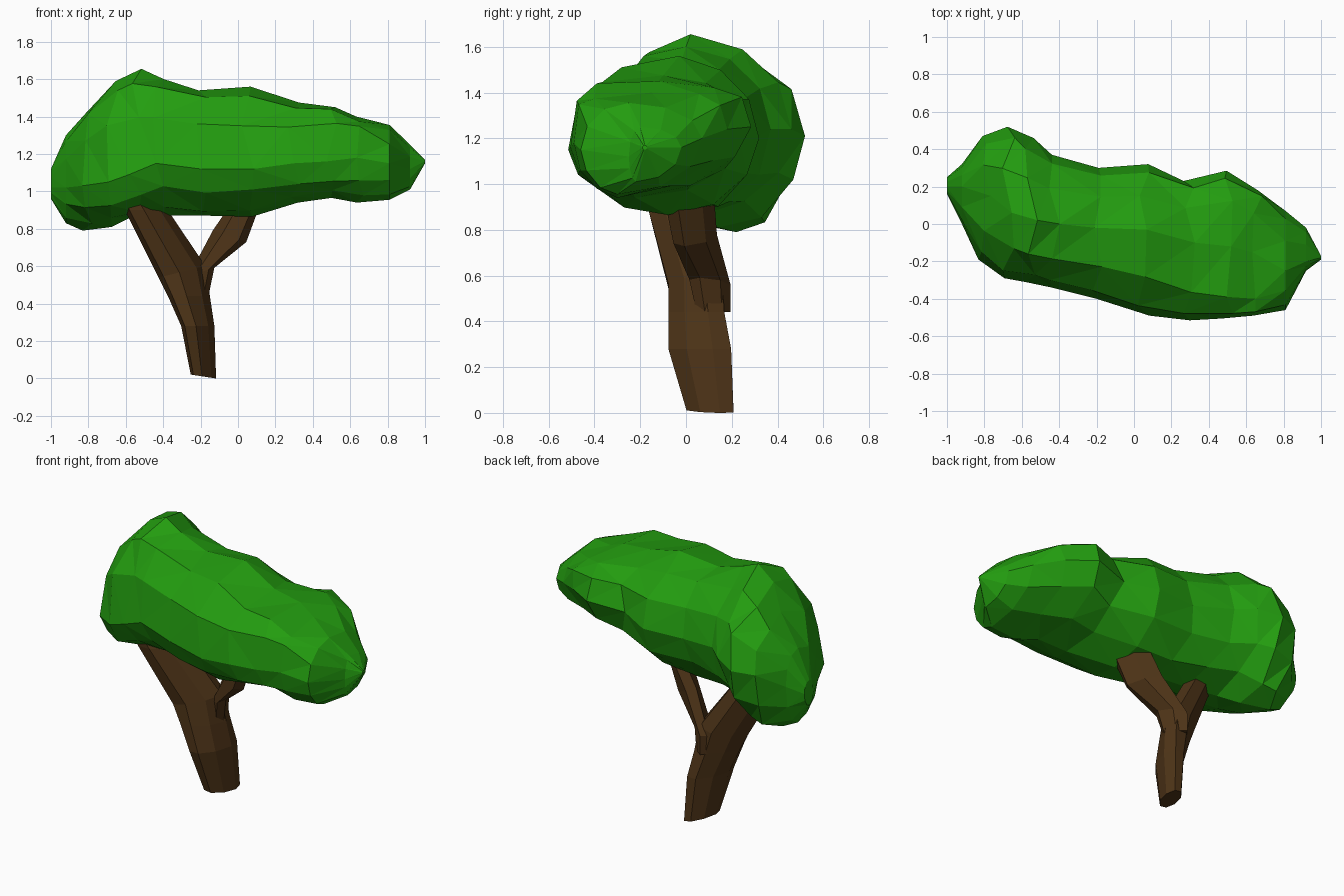
import bpy, bmesh, math, random
from mathutils import Vector

if "Cube" in bpy.data.objects:
    bpy.data.objects.remove(bpy.data.objects["Cube"])

random.seed(4)


def material(name, rgb):
    m = bpy.data.materials.new(name)
    m.diffuse_color = (*rgb, 1)
    m.use_nodes = True
    m.node_tree.nodes["Principled BSDF"].inputs["Base Color"].default_value = m.diffuse_color
    return m


LEAF = material("leaf_green", (0.017, 0.34, 0.005))
BARK = material("bark_brown", (0.078, 0.035, 0.009))


def loft(name, rings, mat, triangulate=False):
    """Skin a list of equal-length rings and cap both ends."""
    bm = bmesh.new()
    rows = [[bm.verts.new(p) for p in r] for r in rings]
    n = len(rows[0])
    for a, b in zip(rows, rows[1:]):
        for i in range(n):
            j = (i + 1) % n
            bm.faces.new((a[i], a[j], b[j], b[i]))
    bm.faces.new(rows[0])
    bm.faces.new(rows[-1])
    if triangulate:
        bmesh.ops.triangulate(bm, faces=bm.faces[:])
    bmesh.ops.recalc_face_normals(bm, faces=bm.faces[:])
    me = bpy.data.meshes.new(name)
    bm.to_mesh(me)
    bm.free()
    me.materials.append(mat)
    ob = bpy.data.objects.new(name, me)
    bpy.context.collection.objects.link(ob)
    return ob


def squareness(x):
    """The shoulders get boxier towards the right lobe, round again at its end."""
    if x > 0.75:
        return 2.0, 2.0
    grow = max(0, x - 0.1)
    return 2.3 + 4 * grow, 2.1 + 1.6 * grow


def canopy_ring(x, front, top, back, bottom):
    """Twelve points joining four extremes (y, z) with rounded quarters."""
    ext = [front, top, back, bottom]
    power = [*squareness(x), 2.0, 1.8]
    pts = []
    for q in range(4):
        a, b = ext[q], ext[(q + 1) % 4]
        for k in range(3):
            t = k / 3 * math.pi / 2
            c, s = math.cos(t) ** (2 / power[q]), math.sin(t) ** (2 / power[q])
            # front/back own the y extreme, top/bottom own the z extreme
            if q % 2 == 0:
                y = b[0] + (a[0] - b[0]) * c
                z = a[1] + (b[1] - a[1]) * s
            else:
                y = a[0] + (b[0] - a[0]) * s
                z = b[1] + (a[1] - b[1]) * c
            j = 1 if -0.9 < x < 0.8 else 0
            pts.append(Vector((x + j * random.uniform(-0.035, 0.035), y,
                               z + j * (k > 0) * random.uniform(-0.015, 0.015))))
    return pts


# Canopy: cross-sections from left to right, closing to a small tip
sections = [
    (-1.00, (0.16, 1.02), (0.20, 1.12), (0.25, 1.05), (0.20, 0.96)),
    (-0.92, (0.00, 1.02), (0.20, 1.30), (0.32, 1.10), (0.20, 0.83)),
    (-0.80, (-0.19, 1.03), (0.15, 1.47), (0.47, 1.20), (0.22, 0.79)),
    (-0.67, (-0.29, 1.05), (0.06, 1.59), (0.52, 1.21), (0.14, 0.81)),
    (-0.55, (-0.31, 1.09), (0.02, 1.655), (0.46, 1.24), (0.05, 0.86)),
    (-0.42, (-0.34, 1.15), (0.00, 1.60), (0.37, 1.24), (0.00, 0.87)),
    (-0.20, (-0.40, 1.12), (-0.02, 1.54), (0.30, 1.20), (-0.02, 0.87)),
    (0.05, (-0.49, 1.12), (-0.03, 1.56), (0.32, 1.20), (-0.08, 0.865)),
    (0.30, (-0.515, 1.15), (-0.10, 1.475), (0.23, 1.22), (-0.22, 0.94)),
    (0.50, (-0.505, 1.16), (-0.12, 1.45), (0.285, 1.25), (-0.25, 0.965)),
    (0.65, (-0.49, 1.18), (-0.15, 1.40), (0.18, 1.24), (-0.30, 0.94)),
    (0.81, (-0.46, 1.15), (-0.25, 1.355), (0.07, 1.20), (-0.30, 0.955)),
    (0.92, (-0.25, 1.12), (-0.20, 1.25), (-0.02, 1.16), (-0.22, 1.01)),
]
tip = [Vector((1.0, -0.18 - 0.01 * math.cos(k * math.pi / 6),
               1.16 + 0.01 * math.sin(k * math.pi / 6))) for k in range(12)]
loft("canopy", [canopy_ring(*s) for s in sections] + [tip], LEAF, True)


def limb_ring(x0, x1, y0, y1, z, tilt=0.0, skew=0.5, sides=8):
    """Ring fitted to x and y limits; skew leans the oval diagonally."""
    cx, cy, rx, ry = (x0 + x1) / 2, (y0 + y1) / 2, (x1 - x0) / 2, (y1 - y0) / 2
    pts = []
    for i in range(sides):
        a = 2 * math.pi * (i + 0.5) / sides
        u, v = math.cos(a - skew) * 1.05, math.sin(a) * 1.06
        pts.append(Vector((cx + u * rx, cy + v * ry, z - tilt * u)))
    return pts


# Trunk leaning into the left branch
loft("trunk", [
    limb_ring(-0.25, -0.12, 0.00, 0.21, 0.01, 0.01),
    limb_ring(-0.30, -0.13, -0.08, 0.20, 0.28),
    limb_ring(-0.37, -0.155, -0.08, 0.17, 0.44),
    limb_ring(-0.42, -0.18, -0.08, 0.16, 0.57, -0.03),
    limb_ring(-0.60, -0.38, -0.17, 0.08, 0.90),
    limb_ring(-0.66, -0.47, -0.18, 0.05, 1.02),
], BARK)

# Right branch growing from the back of the trunk
loft("right_branch", [
    limb_ring(-0.26, -0.16, 0.05, 0.19, 0.44, 0, -0.5, 6),
    limb_ring(-0.26, -0.13, 0.02, 0.19, 0.57, -0.02, -0.6, 6),
    limb_ring(-0.13, 0.04, -0.05, 0.13, 0.76, 0.03, -0.6, 6),
    limb_ring(-0.05, 0.10, -0.08, 0.12, 0.90, 0.01, -0.6, 6),
    limb_ring(0.00, 0.12, -0.08, 0.10, 1.02, 0, -0.6, 6),
], BARK)
